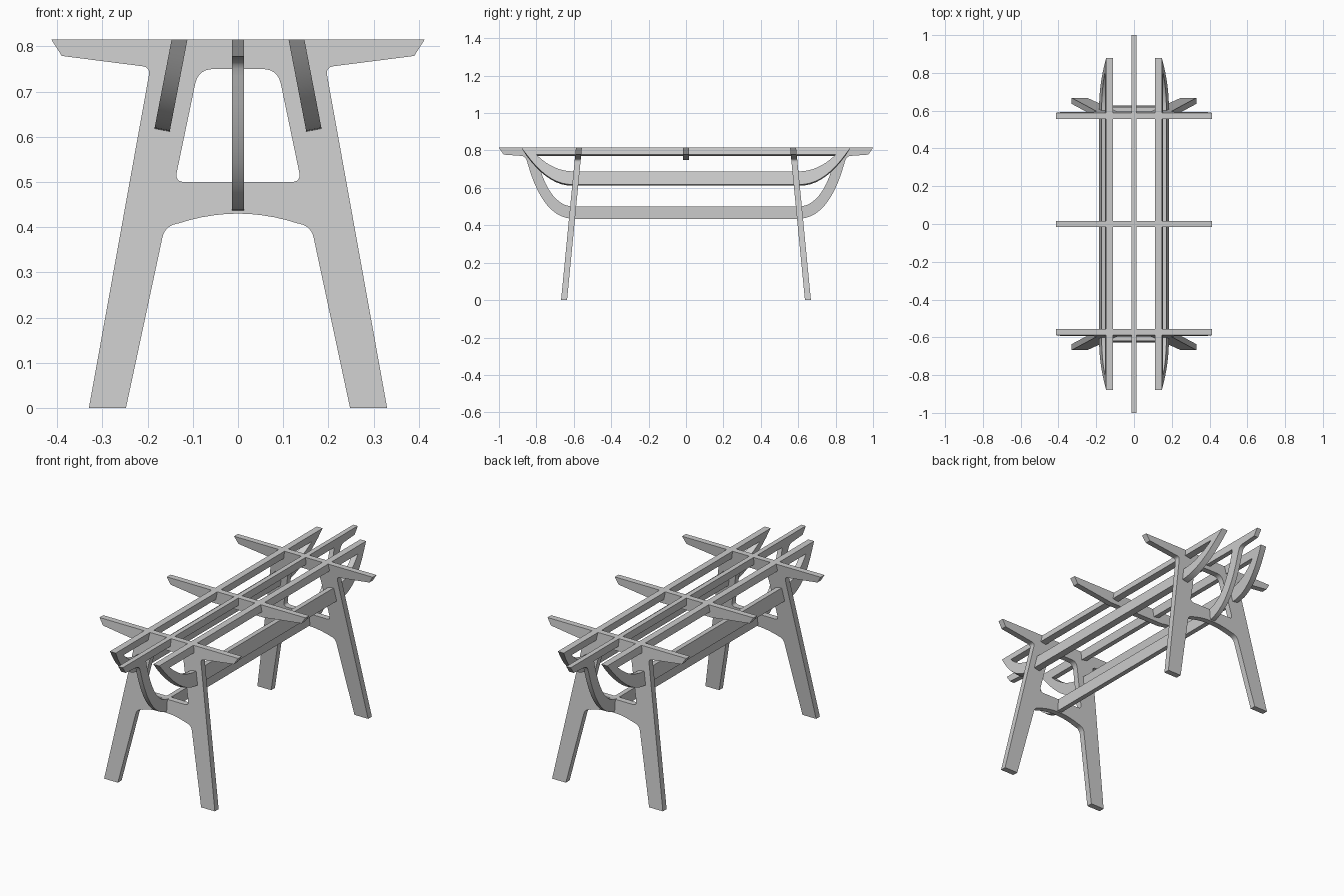
import bpy, bmesh, math
from mathutils import Vector
from mathutils.geometry import tessellate_polygon

if "Cube" in bpy.data.objects:
    bpy.data.objects.remove(bpy.data.objects["Cube"])

TOP = 0.815


def bend(a, c, b, n=10):
    """Quadratic curve from a to b with control point c."""
    a, b, c = Vector(a), Vector(b), Vector(c)
    return [tuple(a * (1 - t) ** 2 + c * 2 * t * (1 - t) + b * t * t)
            for t in (i / n for i in range(n + 1))]


def fillet(a, c, b, d, n=6):
    """Round corner c (between neighbours a and b), starting d away from it."""
    a, b, c = Vector(a), Vector(b), Vector(c)
    return bend(c + (a - c).normalized() * d, c, c + (b - c).normalized() * d, n)


def mirrored(half):
    """Close a right-hand half outline by mirroring it on the vertical axis."""
    return half + [(-u, v) for u, v in reversed(half) if abs(u) > 1e-6]


def plate(name, loops, place):
    """Flat board from an outline plus holes; place(u, v, side) gives the 3D point."""
    flat = [p for loop in loops for p in loop]
    tris = tessellate_polygon([[Vector((u, v, 0)) for u, v in l] for l in loops])
    bm = bmesh.new()
    front, back = [[bm.verts.new(place(u, v, s)) for u, v in flat] for s in (-1, 1)]
    for t in tris:
        bm.faces.new([front[i] for i in t])
        bm.faces.new([back[i] for i in reversed(t)])
    start = 0
    for loop in loops:
        n = len(loop)
        for i in range(n):
            a, b = start + i, start + (i + 1) % n
            bm.faces.new([front[a], front[b], back[b], back[a]])
        start += n
    bmesh.ops.recalc_face_normals(bm, faces=bm.faces)
    me = bpy.data.meshes.new(name)
    bm.to_mesh(me)
    bm.free()
    ob = bpy.data.objects.new(name, me)
    bpy.context.collection.objects.link(ob)
    bpy.ops.object.select_all(action='DESELECT')
    ob.select_set(True)
    bpy.context.view_layer.objects.active = ob
    bpy.ops.object.shade_smooth_by_angle(angle=math.radians(30))
    return ob


# Leg frames: splayed A shape with arms at the top and a rounded window
arm_tip, arm_low, armpit = (0.413, TOP), (0.39, 0.779), (0.194, 0.754)
foot_out, foot_in, crotch = (0.33, 0), (0.248, 0), (0.162, 0.402)
arch = [(x, 0.43 - 1.25 * x * x) for x in (0.13, 0.105, 0.08, 0.05, 0.025, 0)]
leg_outline = mirrored([arm_tip, arm_low] + fillet(arm_low, armpit, foot_out, 0.018)
                       + [foot_out, foot_in] + fillet(foot_in, crotch, arch[0], 0.026) + arch)
win_top, win_low = (0.088, 0.75), (0.14, 0.5)
window = mirrored(fillet((0, 0.75), win_top, win_low, 0.034)
                  + fillet(win_top, win_low, (0, 0.5), 0.022))
for name, sy in (("front_leg_frame", -1), ("back_leg_frame", 1)):
    plate(name, [leg_outline, window],
          lambda u, v, s: (u, sy * (0.652 - 0.0975 * v) + s * 0.016 + sy * 0.0, v))

# Middle crossbar: same arms as the leg frames, without legs
bar = mirrored([arm_tip, arm_low, (0.2, 0.755), (0.17, 0.75)])
plate("middle_crossbar", [bar], lambda u, v, s: (u, s * 0.016, v))

# Centre rail: long top bar with a deep boat-shaped loop below
keel = mirrored([(1.0, TOP), (0.975, 0.778)]
                + bend((0.89, 0.772), (0.86, 0.772), (0.853, 0.75), 4)
                + bend((0.848, 0.735), (0.765, 0.435), (0.60, 0.435)))
keel_hole = mirrored([(0.80, 0.775)] + bend((0.795, 0.75), (0.73, 0.5), (0.60, 0.5)))
plate("centre_rail", [keel, keel_hole], lambda u, v, s: (s * 0.013, u, v))

# Side rails: shallower loops, leaning outwards towards the bottom
LEAN = math.radians(10.9)
hull = mirrored(bend((0.88, TOP), (0.75, 0.615), (0.61, 0.615)))
hull_hole = mirrored(bend((0.80, 0.775), (0.71, 0.685), (0.60, 0.685)))
for name, sx in (("left_side_rail", -1), ("right_side_rail", 1)):
    def place(u, v, s):
        x = 0.1295 + (TOP - v) * math.tan(LEAN)
        if v > TOP - 1e-4:                      # top edge is cut level
            return (sx * (x + s * 0.0175), u, v)
        return (sx * (x + s * 0.0172 * math.cos(LEAN)), u, v + s * 0.0172 * math.sin(LEAN))
    plate(name, [hull, hull_hole], place)
